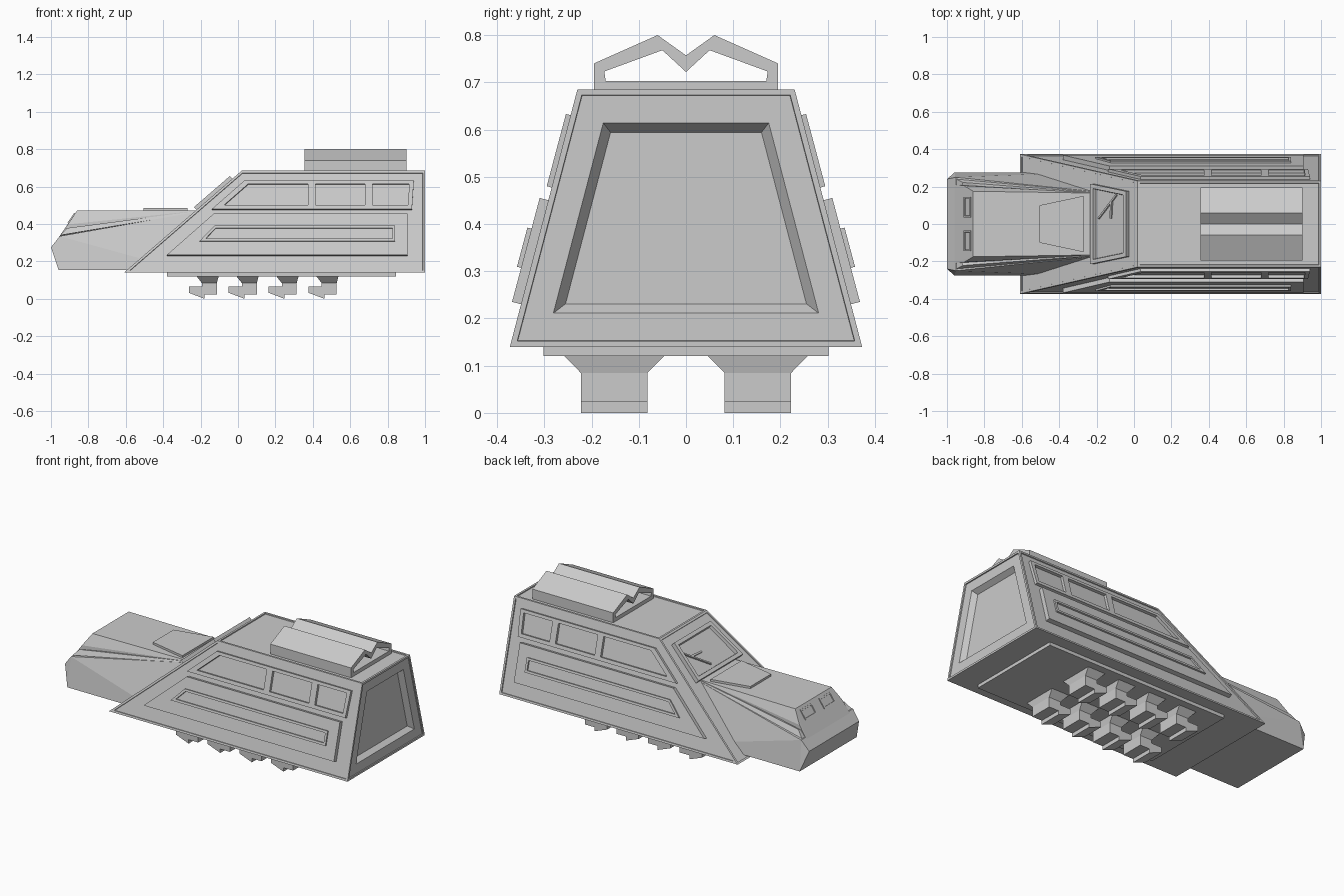
import bpy, bmesh
from mathutils import Vector

if "Cube" in bpy.data.objects:
    bpy.data.objects.remove(bpy.data.objects["Cube"])


def finish(name, bm, mirror=False):
    bmesh.ops.recalc_face_normals(bm, faces=bm.faces)
    me = bpy.data.meshes.new(name)
    bm.to_mesh(me)
    bm.free()
    ob = bpy.data.objects.new(name, me)
    bpy.context.collection.objects.link(ob)
    if mirror:
        m = ob.modifiers.new("mirror", 'MIRROR')
        m.use_axis = (False, True, False)
    return ob


def inset(bm, face, thickness, depth):
    face.normal_update()
    bmesh.ops.inset_region(bm, faces=[face], thickness=thickness, depth=depth, use_even_offset=True)


def loft(name, rings, insets=(), mirror=False):
    """Closed solid through equal-length rings; insets apply to the last cap."""
    bm = bmesh.new()
    vs = [[bm.verts.new(p) for p in r] for r in rings]
    n = len(vs[0])
    for a, b in zip(vs, vs[1:]):
        for i in range(n):
            j = (i + 1) % n
            bm.faces.new((a[i], a[j], b[j], b[i]))
    bm.faces.new(vs[0][::-1])
    cap = bm.faces.new(vs[-1])
    bmesh.ops.recalc_face_normals(bm, faces=bm.faces)
    for t, d in insets:
        inset(bm, cap, t, d)
    return finish(name, bm, mirror)


def side(x, z, d):
    return Vector((x, 0.373 - 0.266 * (z - 0.14), z)) + d * Vector((0, 0.966, 0.257))


def front(x, y, d):
    return Vector((x, y, 0.14 + 0.865 * (x + 0.61))) + d * Vector((-0.654, 0, 0.756))


def panel(name, pts, plane, d0, d1, insets=(), mirror=False):
    return loft(name, [[plane(a, b, d) for a, b in pts] for d in (d0, d1)], insets, mirror)


def box_pts(x0, x1, y0, y1, z):
    return [(x0, y0, z), (x1, y0, z), (x1, y1, z), (x0, y1, z)]


# Main hull with lipped faces and a recessed rear door
bm = bmesh.new()
lo = [bm.verts.new(p) for p in box_pts(-0.61, 1, -0.373, 0.373, 0.14)]
hi = [bm.verts.new(p) for p in box_pts(0.02, 1, -0.23, 0.23, 0.685)]
bm.faces.new(lo[::-1])
walls = [bm.faces.new((lo[i], lo[(i + 1) % 4], hi[(i + 1) % 4], hi[i])) for i in range(4)]
walls.append(bm.faces.new(hi))
for f in walls:
    inset(bm, f, 0.012, 0)
    inset(bm, f, 0.001, -0.006)
inset(bm, walls[1], 0.058, 0)
inset(bm, walls[1], 0.02, -0.03)
finish("hull", bm)

# Side window panels with three pockets
upper = panel("window_panel", [(-0.14, 0.477), (0.93, 0.477), (0.94, 0.63), (0.035, 0.63)],
              side, -0.02, 0.012)
windows = [[(-0.075, 0.498), (0.375, 0.498), (0.375, 0.612), (0.055, 0.612)],
           [(0.415, 0.498), (0.68, 0.498), (0.68, 0.612), (0.415, 0.612)],
           [(0.72, 0.498), (0.91, 0.498), (0.915, 0.612), (0.72, 0.612)]]
for i, w in enumerate(windows):
    cut = panel(f"window_cutter_{i}", w, side, -0.004, 0.04)
    cut.hide_render = True
    cut.hide_viewport = True
    b = upper.modifiers.new("pocket", 'BOOLEAN')
    b.operation, b.object, b.solver = 'DIFFERENCE', cut, 'EXACT'
upper.modifiers.new("mirror", 'MIRROR').use_axis = (False, True, False)

# Lower side armour with a framed slot
panel("lower_side_panel", [(-0.38, 0.23), (0.905, 0.23), (0.905, 0.45), (-0.13, 0.45)],
      side, -0.02, 0.02, mirror=True)
panel("side_slot", [(-0.205, 0.302), (0.84, 0.302), (0.84, 0.385), (-0.125, 0.385)],
      side, 0.01, 0.029, [(0.014, 0), (0.002, -0.026)], mirror=True)

# Windscreen frame, recessed glass and wipers
panel("windscreen", [(-0.222, -0.215), (-0.03, -0.175), (-0.03, 0.175), (-0.222, 0.215)],
      front, -0.02, 0.02, [(0.022, 0), (0.004, -0.018)])


def wiper(name, a, b, w=0.004):
    a, b = Vector(a), Vector(b)
    s = (b - a).normalized() * w
    s = Vector((-s.y, s.x))
    panel(name, [a - s, b - s, b + s, a + s], front, 0.0, 0.012)


wiper("wiper_arm", (-0.185, 0.03), (-0.09, 0.155))
wiper("wiper_blade", (-0.12, 0.03), (-0.115, 0.125))


# Bonnet: lower block, fender strips and upper deck
def section(x, pts):
    return [(px, y, z) for px, y, z in pts] + [(px, -y, z) for px, y, z in reversed(pts)]


def hull(name, pts, mirror_pts=True):
    bm = bmesh.new()
    for x, y, z in pts:
        bm.verts.new((x, y, z))
        if mirror_pts:
            bm.verts.new((x, -y, z))
    r = bmesh.ops.convex_hull(bm, input=bm.verts[:])
    bmesh.ops.dissolve_limit(bm, angle_limit=0.03, verts=bm.verts[:], edges=bm.edges[:])
    return finish(name, bm)


hull("nose_block", [(-0.96, 0.275, 0.155), (-0.3, 0.275, 0.155), (-1, 0.24, 0.275),
                    (-0.953, 0.25, 0.335), (-0.2, 0.172, 0.468), (-0.2, 0.25, 0.2)])
for s, label in ((1, "left"), (-1, "right")):
    hull(f"fender_strip_{label}",
         [(x, s * y, z) for x, y, z in
          [(-0.95, 0.24, 0.34), (-0.915, 0.222, 0.378), (-0.2, 0.172, 0.466), (-0.2, 0.168, 0.472),
           (-0.95, 0.1, 0.33), (-0.2, 0.1, 0.465)]], False)
hull("bonnet", [(-0.995, 0.215, 0.275), (-0.91, 0.205, 0.398), (-0.86, 0.175, 0.472),
                (-0.2, 0.165, 0.472), (-0.2, 0.165, 0.3), (-0.9, 0.2, 0.3)])
panel("bonnet_plate", [(-0.505, -0.1), (-0.27, -0.15), (-0.27, 0.15), (-0.505, 0.1)],
      lambda x, y, d: Vector((x, y, d)), 0.46, 0.485)


# Headlight frames on the sloped nose
def nose(x, y, d):
    return Vector((x, y, 0.275 + 1.45 * (x + 0.995))) + d * Vector((-0.823, 0, 0.567))


panel("headlight", [(-0.907, 0.035), (-0.87, 0.035), (-0.87, 0.145), (-0.907, 0.145)],
      nose, -0.02, 0.006, [(0.009, 0), (0.002, -0.012)], mirror=True)

# Roof unit: hollow ridged ring along x
outer = [(0.195, 0.68), (0.195, 0.74), (0.06, 0.80), (0, 0.757)]
inner = [(0.17, 0.703), (0.173, 0.723), (0.05, 0.768), (0, 0.722)]
full = lambda h: h + [(-y, z) for y, z in h[-2::-1]]
bm = bmesh.new()
grid = [[bm.verts.new((x, y, z)) for y, z in full(h)]
        for x, h in ((0.355, outer), (0.9, outer), (0.9, inner), (0.355, inner))]
for k in range(4):
    a, b = grid[k], grid[(k + 1) % 4]
    for i in range(7):
        j = (i + 1) % 7
        bm.faces.new((a[i], a[j], b[j], b[i]))
finish("roof_unit", bm)

# Underside plate and two rows of four feet
loft("under_plate", [box_pts(-0.38, 0.845, -0.302, 0.302, z) for z in (0.12, 0.15)])
foot = [(-0.09, 0.065), (-0.09, 0.032), (-0.005, 0), (-0.005, 0.024), (0.06, 0.024),
        (0.06, 0.085), (-0.02, 0.085), (-0.02, 0.065)]
for i in range(4):
    x = -0.173 + 0.2135 * i
    loft(f"foot_{i}", [[(x + a, y, b) for a, b in foot] for y in (0.082, 0.222)], mirror=True)
    loft(f"foot_neck_{i}", [box_pts(x - 0.02, x + 0.06, 0.082, 0.222, 0.084),
                            box_pts(x - 0.05, x + 0.07, 0.045, 0.259, 0.122)], mirror=True)
